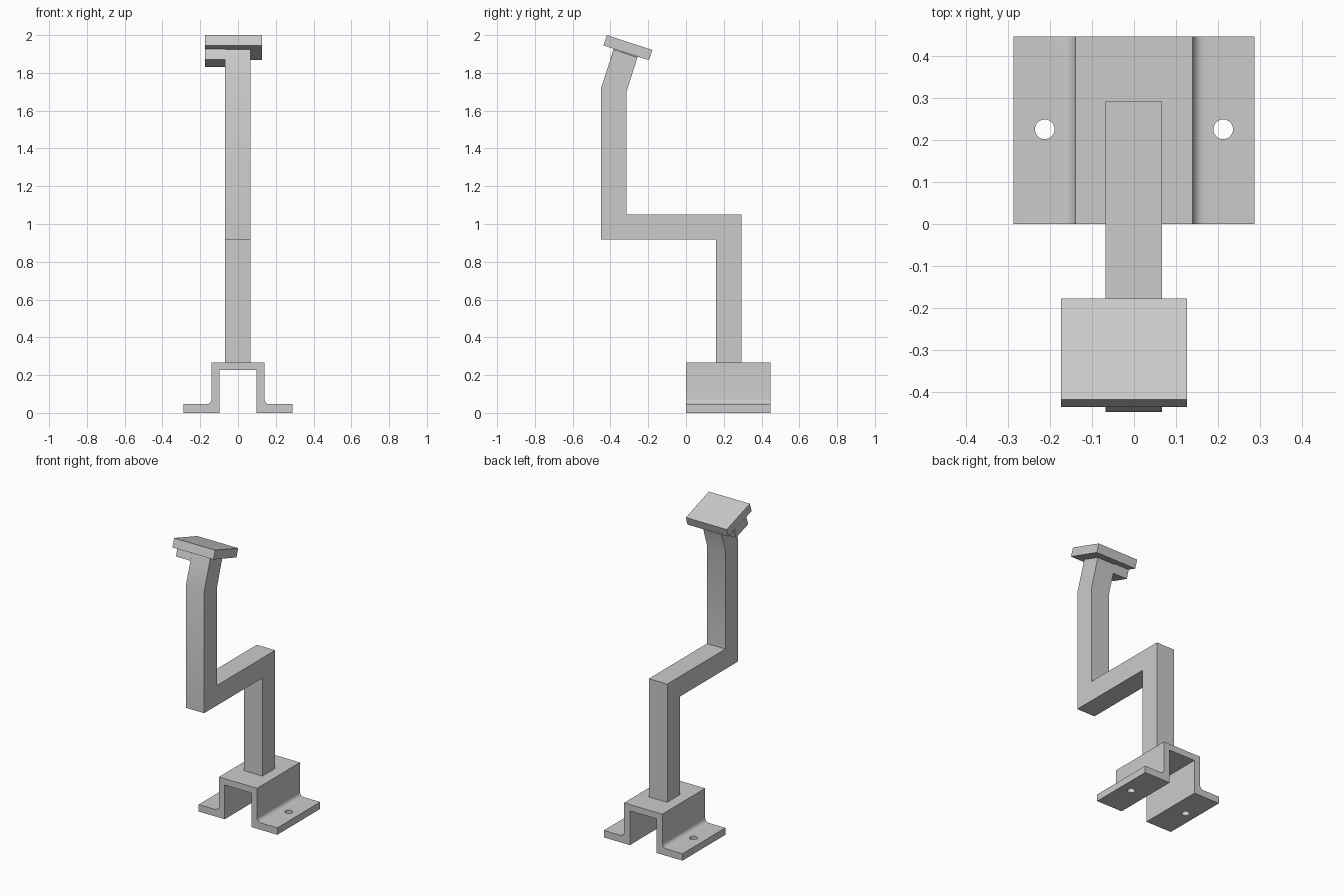
import bpy, bmesh
from math import sin, cos, pi, radians

cube = bpy.data.objects.get("Cube")
if cube:
    bpy.data.objects.remove(cube, do_unlink=True)

grey = bpy.data.materials.new("plain grey")
grey.use_nodes = True
colour = (0.6, 0.6, 0.6, 1)
grey.diffuse_color = colour
grey.node_tree.nodes["Principled BSDF"].inputs["Base Color"].default_value = colour


def extrude(name, profile, place, start, end):
    """Extrude a closed 2D profile; place(a, b, depth) gives the 3D point."""
    bm = bmesh.new()
    face = bm.faces.new([bm.verts.new(place(a, b, start)) for a, b in profile])
    moved = bmesh.ops.extrude_face_region(bm, geom=[face])["geom"]
    base = place(0, 0, 0)
    tip = place(0, 0, end - start)
    offset = [t - s for s, t in zip(base, tip)]
    bmesh.ops.translate(bm, vec=offset, verts=[v for v in moved if isinstance(v, bmesh.types.BMVert)])
    bmesh.ops.recalc_face_normals(bm, faces=bm.faces)
    mesh = bpy.data.meshes.new(name)
    bm.to_mesh(mesh)
    bm.free()
    mesh.materials.append(grey)
    obj = bpy.data.objects.new(name, mesh)
    bpy.context.collection.objects.link(obj)
    return obj


def select_only(obj):
    bpy.ops.object.select_all(action='DESELECT')
    obj.select_set(True)
    bpy.context.view_layer.objects.active = obj


def along_x(a, b, d):
    return (d, a, b)


def along_y(a, b, d):
    return (a, d, b)


# Hat-shaped mounting bracket with filleted feet
r = 0.028
fillet = [(0.14 + r - r * cos(t), 0.046 + r - r * sin(t))
          for t in [i * pi / 12 for i in range(7)]]
half = [(0.14, 0.268)] + fillet + [(0.288, 0.046), (0.288, 0), (0.097, 0), (0.097, 0.226)]
bracket = extrude("mounting_bracket", half + [(-x, z) for x, z in reversed(half)], along_y, 0, 0.448)

# Screw holes through both feet
for side in (-1, 1):
    bpy.ops.mesh.primitive_cylinder_add(vertices=32, radius=0.0235, depth=0.2,
                                        location=(side * 0.213, 0.226, 0.02))
    cutter = bpy.context.object
    cutter.name = "hole_cutter"
    cutter.hide_render = True
    select_only(bracket)
    cut = bracket.modifiers.new("screw hole", 'BOOLEAN')
    cut.operation = 'DIFFERENCE'
    cut.solver = 'EXACT'
    cut.object = cutter
    bpy.ops.object.modifier_apply(modifier=cut.name)
    bpy.data.objects.remove(cutter, do_unlink=True)

# Cranked square-section arm
arm = extrude("cranked_arm", [
    (0.293, 0.268), (0.293, 1.05), (-0.315, 1.05), (-0.315, 1.70), (-0.257, 1.882),
    (-0.383, 1.924), (-0.449, 1.722), (-0.449, 0.917), (0.16, 0.917), (0.16, 0.268),
], along_x, -0.068, 0.067)

# Tilted head plate
extrude("head_plate", [(-0.419, 2.0), (-0.178, 1.921), (-0.196, 1.867), (-0.437, 1.945)],
        along_x, -0.174, 0.126)

# Side block under the plate
extrude("side_block", [(-0.383, 1.927), (-0.257, 1.886), (-0.274, 1.83), (-0.401, 1.871)],
        along_x, -0.174, -0.068)

for part in (bracket, arm):
    select_only(part)
    bpy.ops.object.shade_smooth_by_angle(angle=radians(30))
